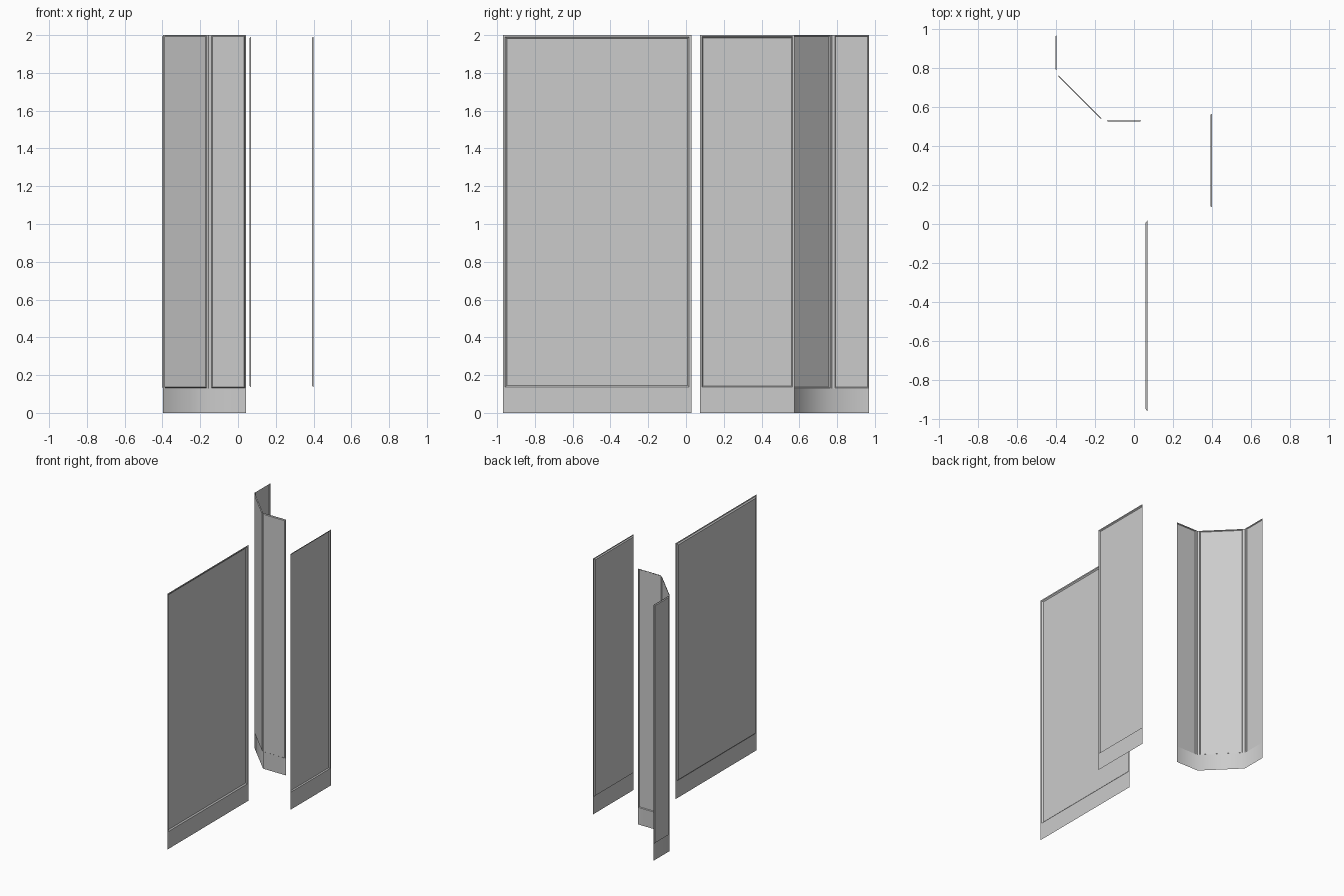
import bpy, bmesh
from mathutils import Vector

if "Cube" in bpy.data.objects:
    bpy.data.objects.remove(bpy.data.objects["Cube"])

BASE_TOP, TOP = 0.13, 2.0


def make_object(name, bm, smooth=False):
    bmesh.ops.remove_doubles(bm, verts=bm.verts, dist=0.0005)
    for f in bm.faces:
        f.smooth = smooth
    mesh = bpy.data.meshes.new(name)
    bm.to_mesh(mesh)
    bm.free()
    obj = bpy.data.objects.new(name, mesh)
    bpy.context.collection.objects.link(obj)
    return obj


def loop(bm, a, direction, s0, s1, z0, z1, shift):
    """Rectangle of verts on a vertical plane."""
    return [bm.verts.new(Vector((*(a + direction * s + shift), z)))
            for s, z in ((s0, z0), (s1, z0), (s1, z1), (s0, z1))]


def wall(name, path, depth, end, corner, low, high, slope):
    """Open wall along a path, with one recessed panel per segment and a skirting."""
    pts = [Vector(p) for p in path]
    upper, lower = bmesh.new(), bmesh.new()
    last = len(pts) - 2
    for i, (a, b) in enumerate(zip(pts, pts[1:])):
        d = (b - a).normalized()
        length = (b - a).length
        back = Vector((-d.y, d.x)) * depth      # recess direction
        m0 = end if i == 0 else corner
        m1 = end if i == last else corner
        none = Vector((0, 0))
        # frame, bevelled step and recessed face
        rings = [
            loop(upper, a, d, 0, length, BASE_TOP, TOP, none),
            loop(upper, a, d, m0, length - m1, BASE_TOP + low, TOP - high, none),
            loop(upper, a, d, m0 + slope, length - m1 - slope,
                 BASE_TOP + low + slope, TOP - high - slope, back),
        ]
        for outer, inner in zip(rings, rings[1:]):
            for k in range(4):
                n = (k + 1) % 4
                upper.faces.new((outer[k], outer[n], inner[n], inner[k]))
        upper.faces.new(rings[-1])
        # skirting strip
        lower.faces.new(loop(lower, a, d, 0, length, 0, BASE_TOP, none))
    make_object(name + "_panel", upper)
    make_object(name + "_skirting", lower, smooth=True)


# Wide and narrow straight walls, facing +x
wall("wide_wall", [(0.068, -0.97), (0.068, 0.03)], 0.008, 0.013, 0, 0.006, 0.01, 0.009)
wall("narrow_wall", [(0.40, 0.075), (0.40, 0.575)], 0.008, 0.01, 0, 0.006, 0.008, 0.006)

# Angled corner wall, facing inward to the back right
wall("corner_wall", [(0.042, 0.531), (-0.155, 0.531), (-0.397, 0.773), (-0.397, 0.97)][::-1],
     -0.006, 0.005, 0.015, 0.003, 0.004, 0.004)

# Face the corner wall inward
for part in ("panel", "skirting"):
    mesh = bpy.data.objects["corner_wall_" + part].data
    f = max(mesh.polygons, key=lambda p: p.center.y)
    if f.normal.x < 0:
        mesh.flip_normals()
